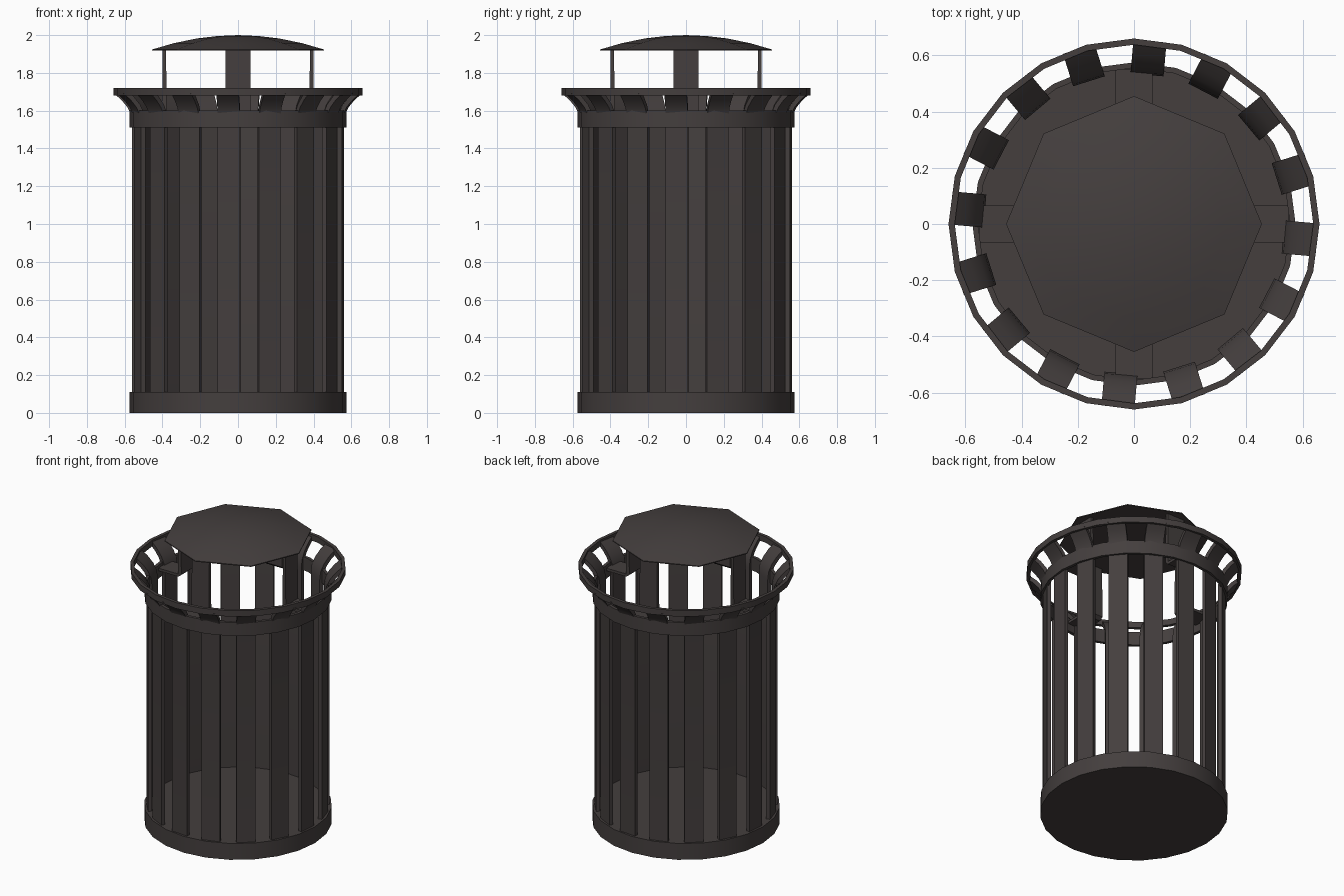
import bpy, bmesh, math
from mathutils import Matrix

if "Cube" in bpy.data.objects:
    bpy.data.objects.remove(bpy.data.objects["Cube"])

metal = bpy.data.materials.new("dark brown metal")
metal.diffuse_color = (0.058, 0.049, 0.048, 1)
metal.use_nodes = True
metal.node_tree.nodes["Principled BSDF"].inputs["Base Color"].default_value = metal.diffuse_color


def finish(name, bm, smooth=True):
    bmesh.ops.recalc_face_normals(bm, faces=bm.faces)
    me = bpy.data.meshes.new(name)
    bm.to_mesh(me)
    bm.free()
    me.materials.append(metal)
    ob = bpy.data.objects.new(name, me)
    bpy.context.collection.objects.link(ob)
    if smooth:
        bpy.ops.object.select_all(action='DESELECT')
        ob.select_set(True)
        bpy.context.view_layer.objects.active = ob
        bpy.ops.object.shade_smooth_by_angle(angle=math.radians(35))
    return ob


def lathe(name, profile, sides, closed):
    """Spin an (r, z) profile; closed profiles make rings, open ones start/end on the axis."""
    bm = bmesh.new()
    rows = []
    for r, z in profile:
        if r == 0:
            rows.append([bm.verts.new((0, 0, z))] * sides)
        else:
            rows.append([bm.verts.new((r * math.cos(2 * math.pi * i / sides),
                                       r * math.sin(2 * math.pi * i / sides), z))
                         for i in range(sides)])
    n = len(rows)
    for j in range(n if closed else n - 1):
        a, b = rows[j], rows[(j + 1) % n]
        for i in range(sides):
            k = (i + 1) % sides
            bm.faces.new(list(dict.fromkeys((a[i], a[k], b[k], b[i]))))
    return finish(name, bm)


def strip(name, path, width, thick, angle):
    """Flat bar following an (r, z) path, turned to the given angle."""
    bm = bmesh.new()
    rows = []
    n = len(path)
    for i, (r, z) in enumerate(path):
        r0, z0 = path[max(i - 1, 0)]
        r1, z1 = path[min(i + 1, n - 1)]
        l = math.hypot(r1 - r0, z1 - z0)
        nr, nz = (z1 - z0) / l * thick / 2, -(r1 - r0) / l * thick / 2
        if 0 < i < n - 1:  # keep thickness through the bend
            ra, za = r - r0, z - z0
            la = math.hypot(ra, za)
            c = (ra * (r1 - r0) + za * (z1 - z0)) / la / l
            nr, nz = nr / c, nz / c
        rows.append([bm.verts.new((r + s * nr, y * width / 2, z + s * nz))
                     for s, y in ((1, -1), (1, 1), (-1, 1), (-1, -1))])
    for a, b in zip(rows, rows[1:]):
        for i in range(4):
            k = (i + 1) % 4
            bm.faces.new((a[i], a[k], b[k], b[i]))
    bm.faces.new(rows[0])
    bm.faces.new(rows[-1])
    bm.transform(Matrix.Rotation(angle, 4, 'Z'))
    return finish(name, bm)


# base disc and hoops
lathe("base", [(0, 0), (0.575, 0), (0.575, 0.11), (0, 0.11)], 24, False)
lathe("upper_hoop", [(0.555, 1.51), (0.575, 1.51), (0.575, 1.60), (0.555, 1.60)], 24, True)
lathe("rim_hoop", [(0.638, 1.68), (0.66, 1.68), (0.66, 1.72), (0.638, 1.72)], 24, True)

# sixteen slats that flare out at the top
slat_path = [(0.545, 0.08), (0.545, 1.53), (0.551, 1.58), (0.572, 1.625),
             (0.605, 1.665), (0.645, 1.70)]
for k in range(16):
    strip(f"slat_{k + 1}", slat_path, 0.118, 0.025, math.radians(-5 + 22.5 * k))

# four bent brackets carrying the lid
for k in range(4):
    strip(f"lid_bracket_{k + 1}", [(0.55, 1.57), (0.40, 1.57), (0.39, 1.58), (0.39, 1.93)],
          0.13, 0.018, math.pi / 2 * k)

# octagonal domed lid
lathe("lid", [(0, 1.918), (0.455, 1.918), (0.455, 1.924), (0.34, 1.957),
              (0.22, 1.982), (0.11, 1.995), (0, 2.0)], 8, False)
